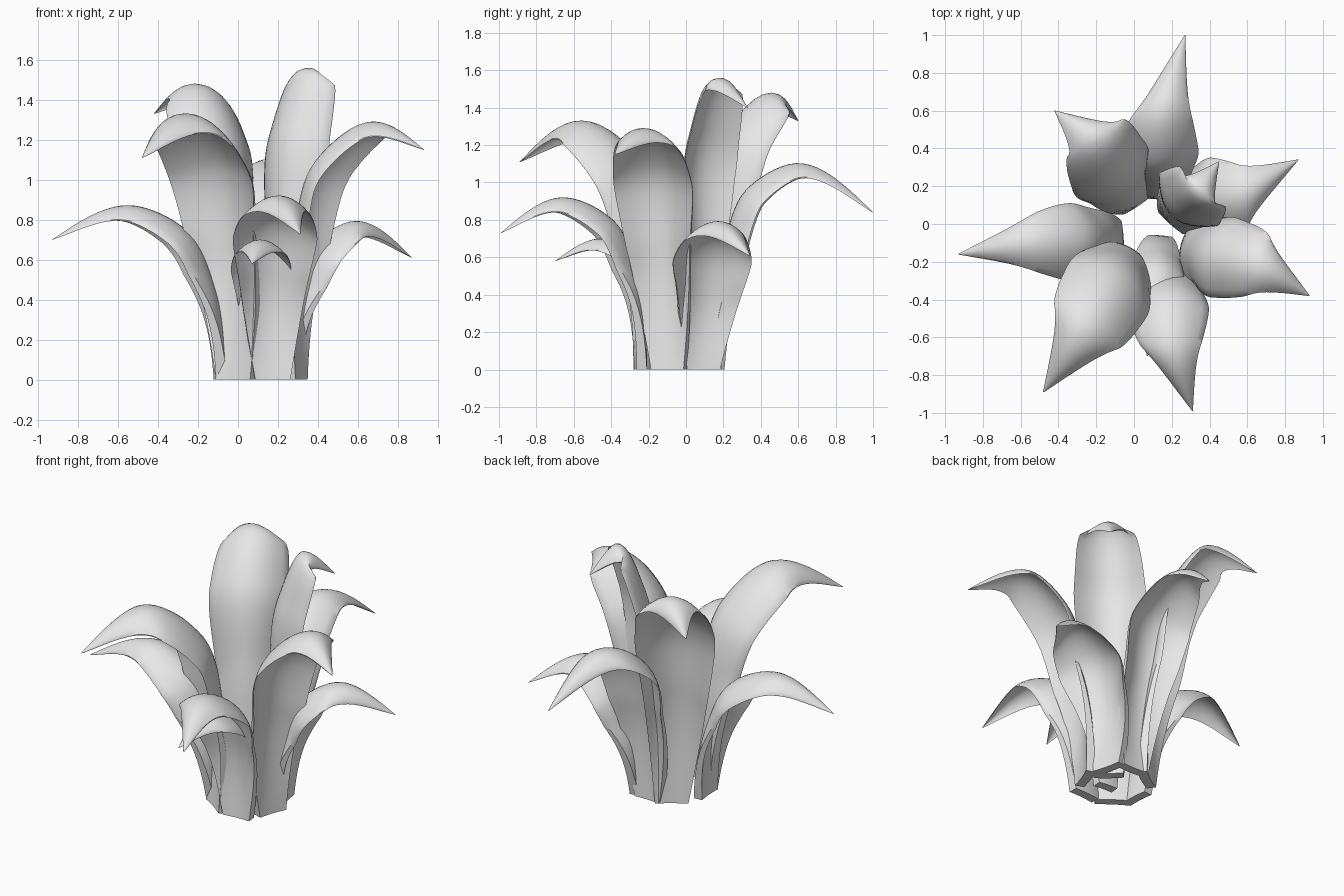
import bpy
import bmesh
from mathutils import Vector

RINGS, COLS = 40, 12
UP = Vector((0, 0, 1))

# Remove the default cube only
cube = bpy.data.objects.get("Cube")
if cube:
    bpy.data.objects.remove(cube, do_unlink=True)

leaf_grey = bpy.data.materials.new("leaf_grey")
leaf_grey.use_nodes = True
grey = (0.8, 0.8, 0.8, 1)
leaf_grey.diffuse_color = grey
leaf_grey.node_tree.nodes["Principled BSDF"].inputs["Base Color"].default_value = grey


def smooth_curve(keys, values):
    """Return a function giving value and slope of a smooth curve through the keys."""
    steps = [b - a for a, b in zip(keys, keys[1:])]
    slopes = [(b - a) / h for a, b, h in zip(values, values[1:], steps)]
    inner = [(slopes[i] * steps[i + 1] + slopes[i + 1] * steps[i]) / (steps[i] + steps[i + 1])
             for i in range(len(steps) - 1)]
    ends = [slopes[0] * 1.5 - inner[0] * 0.5] + inner + [slopes[-1] * 1.5 - inner[-1] * 0.5]

    def sample(key):
        i = 0
        while i < len(steps) - 1 and key > keys[i + 1]:
            i += 1
        h = steps[i]
        u = (key - keys[i]) / h
        a, b, p, q = values[i], values[i + 1], ends[i] * h, ends[i + 1] * h
        c2 = (b - a) * 3 - p * 2 - q
        c3 = (a - b) * 2 + p + q
        return a + p * u + c2 * u * u + c3 * u ** 3, (p + c2 * 2 * u + c3 * 3 * u * u) / h
    return sample


def build_leaf(name, width, crest_width, *points):
    """Arched solid blade along a midrib, thick at the root and thin at the tip."""
    points = [Vector(p) for p in points]
    keys = [0]
    for a, b in zip(points, points[1:]):
        keys.append(keys[-1] + (b - a).length)
    midrib = smooth_curve(keys, points)

    # Blade outline: widest below the crest, drawn out to a point
    crest = keys[3] / keys[-1]
    outline = smooth_curve([0, crest * 0.42, crest * 0.76, crest, (crest + 1) / 2, 1],
                           [0.42, 0.78, 1, crest_width, crest_width * 0.52, 0.01])

    outward = points[3] - points[0]
    outward.z = 0
    side = UP.cross(outward.normalized())

    bm = bmesh.new()
    rings = []
    for r in range(RINGS + 1):
        t = r / RINGS
        centre, tangent = midrib(t * keys[-1])
        normal = tangent.cross(side).normalized()
        half = outline(t)[0] * width / 2
        droop = half * min(0.55, 0.06 + t * 1.3)
        thick = 0.006 + 0.05 * max(0, 1 - t / 0.55)
        thick *= min(1, half / 0.03)
        upper, lower = [], []
        for c in range(COLS + 1):
            u = 2 * c / COLS - 1
            p = centre + side * (u * half) - normal * (droop * u * u)
            upper.append(p)
            lower.append(p - normal * thick)
        ring = upper + lower[::-1]
        if r == 0:
            for p in ring:
                p.z = 0
        rings.append([bm.verts.new(p) for p in ring])

    count = len(rings[0])
    for a, b in zip(rings, rings[1:]):
        for i in range(count):
            j = (i + 1) % count
            bm.faces.new((a[i], a[j], b[j], b[i]))
    for end in (rings[0], rings[-1]):
        for c in range(COLS):
            bm.faces.new((end[c], end[c + 1], end[count - 2 - c], end[count - 1 - c]))
    bmesh.ops.recalc_face_normals(bm, faces=bm.faces)

    mesh = bpy.data.meshes.new(name)
    bm.to_mesh(mesh)
    bm.free()
    mesh.materials.append(leaf_grey)
    leaf = bpy.data.objects.new(name, mesh)
    bpy.context.collection.objects.link(leaf)
    bpy.ops.object.select_all(action="DESELECT")
    leaf.select_set(True)
    bpy.context.view_layer.objects.active = leaf
    bpy.ops.object.shade_smooth_by_angle(angle=0.8)


# Midribs run root, lower stem, shoulder, crest, tip
build_leaf("back_leaf", 0.42, 0.74, (.14, .13, 0), (.13, .19, .6), (.13, .32, .96),
           (.15, .56, 1.1), (.27, 1, .84))
build_leaf("back_right_tall_leaf", 0.46, 0.7, (.03, .1, 0), (-.02, .13, .75), (-.08, .23, 1.25),
           (-.21, .45, 1.48), (-.42, .6, 1.33))
build_leaf("centre_tall_leaf", 0.41, 0.62, (.19, 0, 0), (.2, .03, .75), (.24, .07, 1.27),
           (.35, .18, 1.56), (.45, .33, 1.4))
build_leaf("left_low_leaf", 0.43, 0.74, (.23, .08, 0), (.255, .1, .4), (.37, .12, .67),
           (.56, .16, .79), (.87, .34, .61))
build_leaf("left_tall_leaf", 0.44, 0.72, (.26, -.08, 0), (.28, -.11, .65), (.4, -.15, 1.1),
           (.66, -.22, 1.29), (.93, -.38, 1.15))
build_leaf("front_leaf", 0.42, 0.74, (.17, -.21, 0), (.17, -.25, .5), (.18, -.38, .79),
           (.2, -.64, .92), (.31, -.99, .73))
build_leaf("front_small_leaf", 0.3, 0.76, (.14, -.06, 0), (.13, -.11, .38), (.12, -.23, .61),
           (.11, -.46, .7), (.07, -.7, .58))
build_leaf("front_right_tall_leaf", 0.5, 0.8, (.01, -.17, 0), (-.01, -.15, .65), (-.07, -.25, 1.08),
           (-.25, -.54, 1.33), (-.48, -.89, 1.11))
build_leaf("right_leaf", 0.41, 0.74, (-.055, -.07, 0), (-.11, -.08, .45), (-.24, -.09, .73),
           (-.52, -.1, .87), (-.93, -.16, .7))
